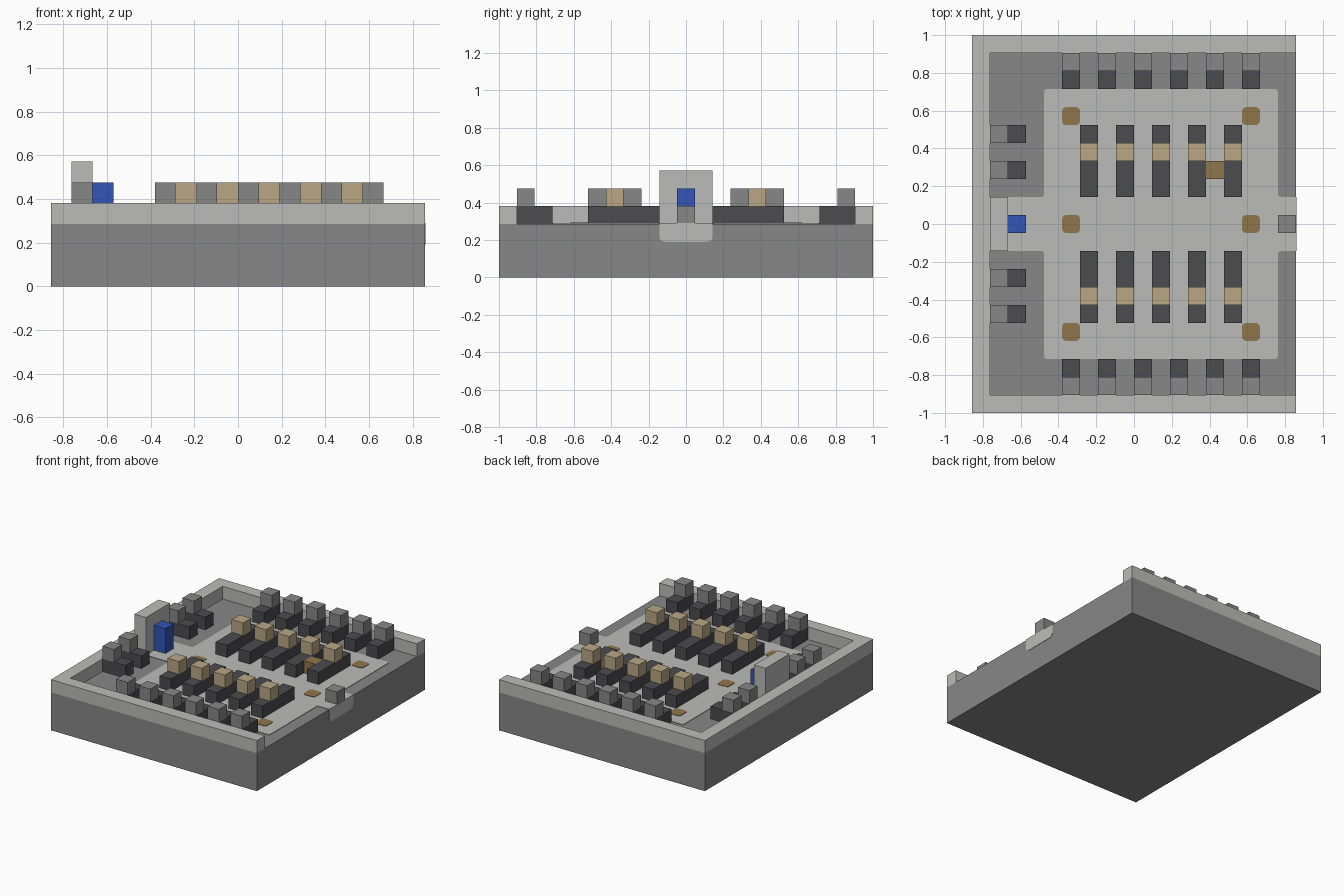
import bpy
import bmesh
from mathutils import Vector

if "Cube" in bpy.data.objects:
    bpy.data.objects.remove(bpy.data.objects["Cube"], do_unlink=True)

# Everything sits on a grid of 18 x 21 cells
U = 2 / 21
NX, NY = 18, 21
FLOOR = 3
ORIGIN = Vector((NX / 2, NY / 2, 0))


def material(name, rgb):
    m = bpy.data.materials.new(name)
    m.use_nodes = True
    m.diffuse_color = (*rgb, 1)
    m.node_tree.nodes["Principled BSDF"].inputs["Base Color"].default_value = (*rgb, 1)
    return m


LIGHT = material("light grey", (0.50, 0.50, 0.49))
GREY = material("mid grey", (0.245, 0.245, 0.245))
DARK = material("charcoal", (0.072, 0.072, 0.08))
TAN = material("tan", (0.49, 0.39, 0.23))
BROWN = material("brown", (0.28, 0.18, 0.07))
BLUE = material("blue", (0.032, 0.09, 0.46))


def prism(name, points, offset, mat):
    """Extrude a closed outline, given in cells, along an offset in cells."""
    bm = bmesh.new()
    face = bm.faces.new([bm.verts.new((Vector(p) - ORIGIN) * U) for p in points])
    ext = bmesh.ops.extrude_face_region(bm, geom=[face], use_keep_orig=True)
    moved = [g for g in ext["geom"] if isinstance(g, bmesh.types.BMVert)]
    bmesh.ops.translate(bm, verts=moved, vec=Vector(offset) * U)
    bmesh.ops.recalc_face_normals(bm, faces=bm.faces)
    mesh = bpy.data.meshes.new(name)
    bm.to_mesh(mesh)
    bm.free()
    mesh.materials.append(mat)
    ob = bpy.data.objects.new(name, mesh)
    bpy.context.collection.objects.link(ob)
    return ob


def rect(x0, y0, x1, y1):
    return [(x0, y0), (x1, y0), (x1, y1), (x0, y1)]


def box(name, x, y, z, mat, w=1, d=1, h=1):
    outline = [(*p, z) for p in rect(x, y, x + w, y + d)]
    return prism(name, outline, (0, 0, h), mat)


def rounded(points, r, keep=(), steps=3):
    """Round the corners of an outline, except those listed in keep."""
    out = []
    for i, p in enumerate(points):
        p = Vector(p)
        if i in keep:
            out.append(tuple(p))
            continue
        a = p + (Vector(points[i - 1]) - p).normalized() * r
        b = p + (Vector(points[(i + 1) % len(points)]) - p).normalized() * r
        for k in range(steps + 1):
            t = k / steps
            out.append(tuple(a * (1 - t) ** 2 + p * 2 * t * (1 - t) + b * t * t))
    return out


def chair(name, x, y, dx, dy):
    """Backrest on a dark base, with the seat one cell away towards (dx, dy)."""
    box(name + "_base", x, y, FLOOR, DARK)
    box(name + "_backrest", x, y, FLOOR + 1, GREY)
    box(name + "_seat", x + dx, y + dy, FLOOR, DARK)


# Base and the wall around three sides
box("base_block", 0, 0, 0, GREY, NX, NY, FLOOR)
wall = [(0, 0), (NX, 0), (NX, 1), (1, 1), (1, NY - 1), (NX, NY - 1), (NX, NY), (0, NY)]
prism("wall", [(*p, FLOOR) for p in wall], (0, 0, 1), LIGHT)

# Pale floor area with a central aisle, folding over the open edge
pale = [(1, 9), (4, 9), (4, 3), (17, 3), (17, 9), (NX, 9),
        (NX, 12), (17, 12), (17, 18), (4, 18), (4, 12), (1, 12)]
pale = rounded(pale, 0.18, keep=(0, 5, 6, 11))
prism("pale_floor", [(*p, FLOOR) for p in pale], (0, 0, 0.04), LIGHT)
lip = rounded([(9, 2), (12, 2), (12, FLOOR + 0.04), (9, FLOOR + 0.04)], 0.35, keep=(2, 3))
prism("aisle_lip", [(NX, *p) for p in lip], (0.03, 0, 0), LIGHT)

# Floor spots
for x in (5, 15):
    for y in (4, 10, 16):
        spot = rounded(rect(x, y, x + 1, y + 1), 0.25)
        prism("floor_spot", [(*p, FLOOR) for p in spot], (0, 0, 0.07), BROWN)

# Desk rows with a tan block on each
for x in range(6, 15, 2):
    for side, y, block_y in (("front", 5, 6), ("back", 12, 14)):
        box(side + "_desk", x, y, FLOOR, DARK, d=4)
        box(side + "_desk_block", x, block_y, FLOOR + 1, TAN)
box("brown_crate", 13, 13, FLOOR, BROWN)

# Chairs along the front, back and right-hand walls
for x in range(5, 16, 2):
    chair("front_chair", x, 1, 0, 1)
    chair("back_chair", x, 19, 0, -1)
for y in (5, 7, 13, 15):
    chair("side_chair", 1, y, 1, 0)

# Raised panel, blue lectern and the block at the entrance
box("panel", 1, 9, FLOOR, LIGHT, d=3, h=3)
box("lectern", 2, 10, FLOOR, BLUE, h=2)
box("entrance_block", 17, 10, FLOOR, GREY)
